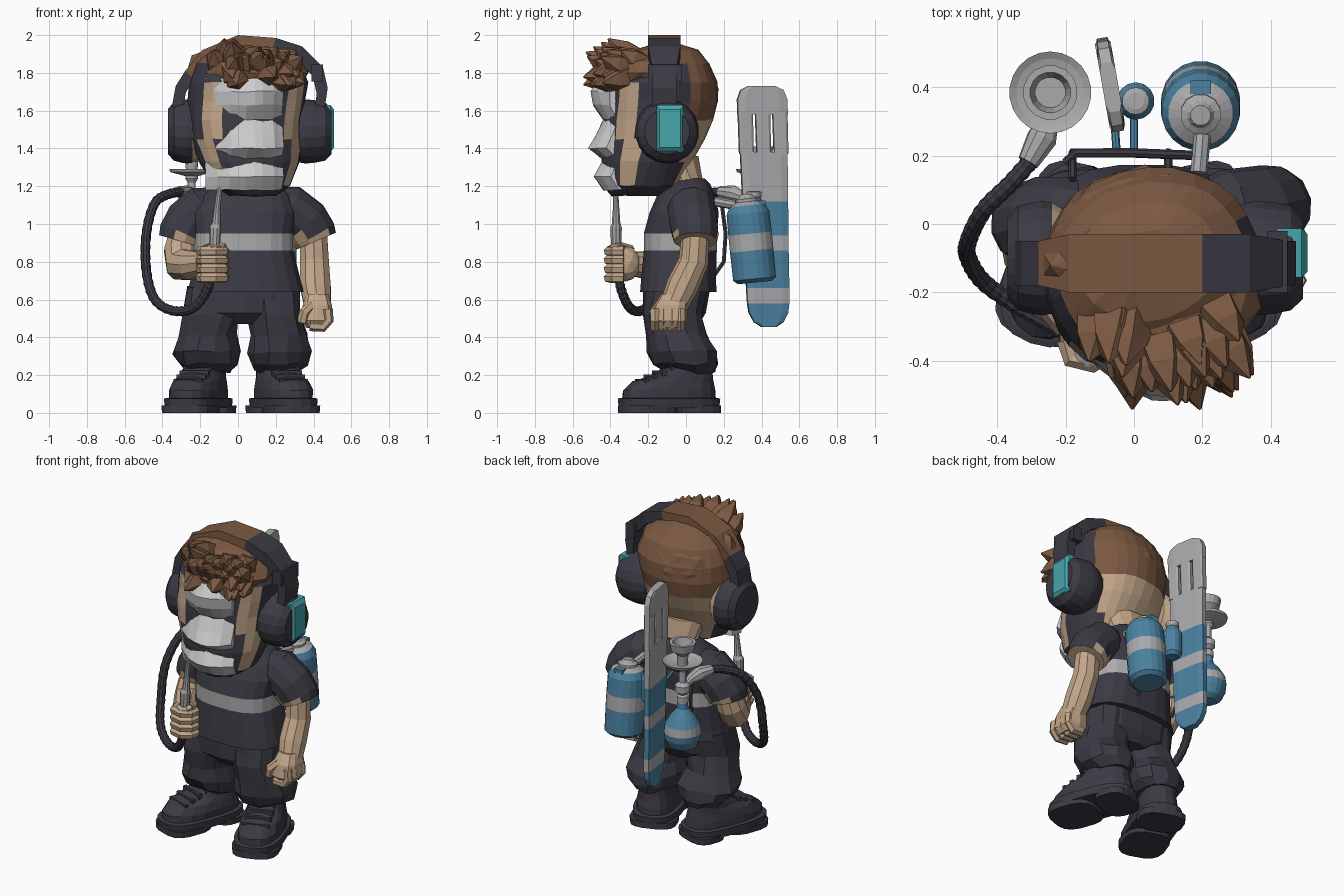
import bpy, bmesh, math, random
from mathutils import Vector, Matrix

random.seed(4)
COL = dict(dark=(.045, .043, .058), brown=(.2, .1, .055), tan=(.54, .38, .25), blue=(.07, .22, .35),
           teal=(.06, .38, .4), grey=(.4, .4, .41), light=(.6, .6, .6))
MATS = {}
for k, c in COL.items():
    MATS[k] = bpy.data.materials.new(k)
    MATS[k].diffuse_color = (*c, 1)


def finish(name, bm, mat, M=None):
    """Turn a bmesh into an object; mat is a colour key or a function of face centre."""
    bmesh.ops.recalc_face_normals(bm, faces=bm.faces)
    pick = mat if callable(mat) else (lambda c: mat)
    used = []
    for f in bm.faces:
        k = pick(f.calc_center_median())
        if k not in used:
            used.append(k)
        f.material_index = used.index(k)
    if M:
        bm.transform(M)
    me = bpy.data.meshes.new(name)
    bm.to_mesh(me)
    bm.free()
    for k in used:
        me.materials.append(MATS[k])
    ob = bpy.data.objects.new(name, me)
    bpy.context.collection.objects.link(ob)
    return ob


def skin(name, rings, mat, M=None, jit=0):
    """Bridge equal rings of points and cap both ends."""
    bm = bmesh.new()
    R = [[bm.verts.new(Vector(p) + Vector([random.uniform(-jit, jit) for _ in range(3)])) for p in r] for r in rings]
    n = len(R[0])
    for a, b in zip(R, R[1:]):
        for i in range(n):
            bm.faces.new((a[i], a[(i + 1) % n], b[(i + 1) % n], b[i]))
    bm.faces.new(R[0])
    bm.faces.new(R[-1])
    return finish(name, bm, mat, M)


def loft(name, rings, mat, n=14, p=2.0, M=None, jit=0):
    """Stack of superellipses: (cx, cy, z, rx, ry)."""
    def pw(v):
        return math.copysign(abs(v) ** (2 / p), v)
    ang = [2 * math.pi * (i + .5) / n for i in range(n)]
    return skin(name, [[(cx + rx * pw(math.cos(a)), cy + ry * pw(math.sin(a)), z) for a in ang]
                       for cx, cy, z, rx, ry in rings], mat, M, jit)


def lathe(name, prof, mat, at=(0, 0, 0), n=20, rot=None):
    M = Matrix.Translation(at) @ (rot or Matrix())
    return loft(name, [(0, 0, z, r, r) for z, r in prof], mat, n, 2, M)


def tube(name, pts, rad, mat, n=10, jit=0):
    pts = [Vector(p) for p in pts]
    rad = rad if isinstance(rad, list) else [rad] * len(pts)
    rings, old, q = [], Vector((0, 0, 1)), Matrix.Identity(3).to_quaternion()
    for i, p in enumerate(pts):
        t = (pts[min(i + 1, len(pts) - 1)] - pts[max(i - 1, 0)]).normalized()
        q = old.rotation_difference(t) @ q
        old = t
        rings.append([p + q @ Vector((rad[i] * math.cos(6.28319 * k / n), rad[i] * math.sin(6.28319 * k / n), 0))
                      for k in range(n)])
    return skin(name, rings, mat, None, jit)


def box(name, c, s, mat, M=None):
    x, y, z = (v / 2 for v in s)
    return skin(name, [[(c[0] + a * x, c[1] + b * y, c[2] + d * z) for a, b in ((-1, -1), (1, -1), (1, 1), (-1, 1))]
                       for d in (-1, 1)], mat, M)


def blob(name, c, r, mat, jit=0, M=None):
    bm = bmesh.new()
    bmesh.ops.create_icosphere(bm, subdivisions=2, radius=1)
    for v in bm.verts:
        k = 1 + random.uniform(-jit, jit)
        v.co = Vector([c[i] + v.co[i] * r[i] * k for i in range(3)])
    return finish(name, bm, mat, M)


# boots and trouser legs
for s, side in ((-1, "left"), (1, "right")):
    M = (Matrix.Translation((.015 + s * .225, -.09, 0)) @ Matrix.Rotation(s * math.radians(20), 4, 'Z')
         @ Matrix.Diagonal((1.08, 1.08, 1, 1)))
    for tag, cy, ry in (("toe", -.11, .14), ("heel", .15, .1)):
        loft(f"{side}_boot_{tag}_lug", [(0, cy, 0, .13, ry), (0, cy, .04, .134, ry)], "dark", 16, 3, M)
    loft(f"{side}_boot_sole", [(0, 0, .025, .132, .25), (0, 0, .075, .135, .255), (0, 0, .08, .12, .24)], "dark", 22, 2.8, M)
    loft(f"{side}_boot_upper", [(0, 0, .07, .118, .238), (0, 0, .12, .118, .235), (0, .02, .165, .11, .205),
                                (0, .07, .2, .1, .15), (0, .1, .25, .098, .115), (0, .11, .31, .1, .11)],
         "dark", 18, 2.4, M, .003)
    for i in range(4):
        box(f"{side}_boot_lace_{i}", (0, -.14 + i * .045, .163 + i * .022), (.15, .022, .035), "dark", M)
    X = .025 + s * .155
    loft(f"{side}_trouser_leg", [(X, -.05, .66, .15, .16), (X + s * .005, -.07, .52, .15, .155),
                                 (X + s * .03, -.05, .41, .15, .155), (X + s * .035, -.02, .32, .178, .185),
                                 (X + s * .035, 0, .26, .155, .17), (X + s * .02, .02, .22, .11, .13)],
         "dark", 12, 2.3, None, .012)
loft("trouser_hips", [(.03, -.05, .47, .1, .12), (.03, -.06, .53, .27, .165), (.03, -.05, .67, .28, .18)], "dark", 14, 2.8)

# shirt with pale chest stripe, neck
loft("shirt", [(.04, -.04, .64, .31, .205), (.04, -.04, .7, .295, .2), (.03, -.03, .86, .265, .195), (.03, -.03, .95, .265, .195),
               (.03, -.01, 1.06, .285, .185), (.04, 0, 1.15, .24, .155), (.05, .02, 1.21, .17, .11), (.05, .02, 1.24, .12, .08)],
     lambda c: "grey" if .86 < c.z < .95 else "dark", 20, 2.6)
loft("neck", [(.05, .02, 1.18, .15, .11), (.05, 0, 1.24, .13, .09), (.04, -.06, 1.36, .15, .13)], "tan", 12)


# sleeves and arms
def hem(c):
    return "dark" if c.z > .95 else "tan"


tube("right_sleeve", [(.17, .02, 1.11), (.27, .03, 1.08), (.36, .04, 1.01), (.4, .05, .945), (.415, .05, .91)],
     [.09, .13, .13, .125, .115], hem, 12)
tube("left_sleeve", [(-.1, .02, 1.11), (-.18, .01, 1.08), (-.265, .01, 1.01), (-.3, 0, .945), (-.31, 0, .91)],
     [.09, .13, .13, .125, .115], hem, 12)
tube("right_arm", [(.4, .05, .95), (.405, .04, .8), (.41, -.02, .67), (.42, -.06, .58)], [.075, .08, .085, .075], "tan")
tube("left_arm", [(-.29, 0, .96), (-.305, -.03, .86), (-.295, -.08, .785), (-.24, -.19, .78), (-.17, -.29, .79)],
     [.075, .09, .092, .08, .065], "tan")

# right hand hanging, left fist round the mouthpiece
loft("right_palm", [(.42, -.09, .45, .06, .07), (.42, -.09, .49, .085, .095), (.42, -.08, .57, .08, .09),
                    (.42, -.06, .63, .06, .07)], "tan", 10, 3)
for i in range(4):
    y = -.165 + i * .045
    tube(f"right_finger_{i}", [(.475, y, .55), (.48, y, .49), (.45, y, .455), (.38, y, .46)], .027, "tan", 6)
tube("right_thumb", [(.39, -.14, .57), (.35, -.17, .53), (.34, -.16, .48)], .028, "tan", 6)
blob("left_palm", (-.145, -.32, .79), (.075, .08, .095), "tan")
for i in range(4):
    z = .715 + i * .047
    tube(f"left_finger_{i}", [(-.2, -.34, z), (-.185, -.395, z), (-.12, -.41, z), (-.075, -.38, z), (-.07, -.33, z)],
         .027, "tan", 6)
tube("left_thumb", [(-.18, -.29, .86), (-.13, -.36, .88), (-.07, -.38, .87)], .028, "tan", 6)

# head, turned slightly: dark sides, skin strips, brown crown
TURN = Matrix.Translation((.04, -.1, 0)) @ Matrix.Rotation(math.radians(10), 4, 'Z') @ Matrix.Translation((-.04, .1, 0))


def head_col(c):
    if c.y > -.06:
        return "brown" if c.z > 1.53 else "tan"
    if c.z > 1.88:
        return "brown"
    return "tan" if -.385 < c.y < -.3 and 1.25 < c.z < 1.75 else "dark"


loft("head", [(.05, -.27, 1.15, .12, .13), (.05, -.24, 1.2, .2, .2), (.04, -.21, 1.33, .265, .24),
              (.03, -.17, 1.45, .295, .27), (.03, -.15, 1.55, .305, .29), (.04, -.135, 1.65, .31, .3),
              (.05, -.135, 1.75, .315, .295), (.05, -.13, 1.85, .28, .25), (.04, -.11, 1.92, .21, .17), (.04, -.1, 1.95, .1, .08)],
     head_col, 28, 2.15, TURN, .004)
blob("back_hair", (.03, -.02, 1.71), (.25, .19, .2), "brown", .03)
blob("front_hair", (.06, -.22, 1.8), (.285, .25, .12), "brown", .04, TURN)
blob("crown_hair", (.05, -.12, 1.81), (.34, .13, .155), lambda c: "dark" if c.x > .24 else "brown", .02)

# spiky fringe
for i in range(32):
    a = math.radians(random.uniform(-160, -20))
    e = random.uniform(-.15, .95)
    d = Vector((math.cos(a) * math.cos(e), math.sin(a) * math.cos(e), math.sin(e)))
    base = Vector((.06 + d.x * .23, -.2 + d.y * .2, 1.79 + d.z * .1))
    out = (d * .6 + Vector((.1, -.6, .3 if e > .25 else -.25))).normalized()
    tip = TURN @ (base + out * random.uniform(.12, .18))
    tip.y = max(tip.y, -.55)
    base = TURN @ base
    tube(f"fringe_spike_{i}", [base, base.lerp(tip, .5), tip], [.08, .06, .004], "brown", 5)

# face mask with brow, nose and chin relief, wrapping round the left cheek
prof = [(.04, 1.77), (.09, 1.7), (.075, 1.63), (.02, 1.55), (.06, 1.47), (.105, 1.4), (.02, 1.34), (.075, 1.25), (.02, 1.18)]
rings = []
for u in (-1, -.8, -.55, -.25, -.08, .1, .35, .58):
    k = 1 - .75 * u * u
    rings.append([(.04 + u * .25, -.42 + .14 * u * u - d * k, z) for d, z in prof]
                 + [(.04 + u * .23, -.2, 1.19), (.04 + u * .23, -.2, 1.76)])
skin("face_mask", rings, "light", TURN, .004)

# headphones
band = [(-.35, 1.62), (-.33, 1.73), (-.28, 1.81), (-.19, 1.92), (0, 2.0), (.2, 1.985), (.34, 1.94), (.45, 1.83), (.475, 1.72), (.46, 1.62)]
rings = []
for x, z in band:
    w = .085 if z > 1.85 else .065
    xi, zi = .06 + (x - .06) * .86, 1.5 + (z - 1.5) * .86
    rings.append([(x, -.115 - w, z), (x, -.115 + w, z), (xi, -.115 + w, zi), (xi, -.115 - w, zi)])
skin("headband", rings, lambda c: "brown" if -.25 < c.x < .2 else "dark")
box("band_joint", (.42, -.11, 1.8), (.06, .18, .09), "dark")
for side, xs in (("right", (.27, .33, .36, .41, .46, .495)), ("left", (-.2, -.24, -.27, -.3, -.34, -.37))):
    tube(f"{side}_ear_cup", [(x, -.1, 1.49) for x in xs], [.14, .165, .17, .165, .155, .12],
         lambda c, s=side: "tan" if s == "left" and c.x > -.25 else "dark", 18)
skin("teal_panel", [[(x, -.085 + a * w, 1.505 + b * h) for a, b in ((-1, -1), (1, -1), (1, 1), (-1, 1))]
                    for x, w, h in ((.42, .072, .125), (.49, .072, .125), (.508, .055, .1))], "teal")

# water pipe on the back: vase, stem, tray, bowl
P = (-.245, .385, 0)
lathe("pipe_vase", [(.72, .055), (.74, .085), (.79, .108), (.83, .112), (.88, .105), (.93, .075), (.98, .035), (1.03, .03)],
      lambda c: "grey" if .83 < c.z < .88 else "blue", P)
lathe("pipe_stem", [(1.02, .035), (1.06, .035), (1.07, .022), (1.09, .045), (1.13, .045), (1.15, .022), (1.22, .022), (1.24, .035), (1.28, .03)],
      "grey", P, 12)
lathe("pipe_tray", [(1.255, .04), (1.275, .115), (1.29, .12), (1.28, .1), (1.265, .03)], "grey", P, 22)
lathe("pipe_bowl", [(1.27, .03), (1.33, .035), (1.36, .07), (1.41, .08), (1.41, .06), (1.36, .045)], "grey", P, 16)

# hose, its socket and the mouthpiece
path = [Vector(p) for p in ((-.29, .2, 1.17), (-.36, .12, 1.16), (-.44, .04, 1.11), (-.485, -.05, .95), (-.485, -.1, .75),
                            (-.44, -.17, .6), (-.34, -.24, .54), (-.23, -.3, .56), (-.16, -.345, .66), (-.14, -.36, .76))]
fine = []
for i in range(len(path) - 1):
    a, b, c, d = (path[max(0, min(len(path) - 1, i + j))] for j in (-1, 0, 1, 2))
    for k in range(8):
        t = k / 8
        fine.append(.5 * (2 * b + (c - a) * t + (2 * a - 5 * b + 4 * c - d) * t * t + (3 * b - a - 3 * c + d) * t ** 3))
tube("hose", fine, [.027 if i % 2 else .024 for i in range(len(fine))], "dark", 10)
tube("hose_socket", [(-.245, .385, 1.11), (-.25, .31, 1.14), (-.27, .25, 1.16), (-.31, .18, 1.17)], [.02, .03, .045, .032], "grey")
tube("mouthpiece", [(-.14, -.36, .72), (-.125, -.37, .86), (-.12, -.37, .98), (-.115, -.37, 1.0), (-.11, -.37, 1.08), (-.09, -.375, 1.25)],
     [.027, .027, .032, .024, .018, .012], "grey")
lathe("mouthpiece_collar", [(.85, .03), (.86, .05), (.88, .05), (.89, .03)], "grey", (-.125, -.37, 0), 12)

# slotted board: blue lower half, pale upper half with rails
M = Matrix.Translation((-.075, .437, 0)) @ Matrix.Rotation(math.radians(10), 4, 'Z')


def board_col(c):
    return "blue" if c.z < .58 or .66 < c.z < .86 or .94 < c.z < 1.12 else "grey"


def plank(name, spec, y0=0):
    loft(name, [(0, y0 - .03 * (z - .5), z, .024, w) for z, w in spec], board_col, 8, 5, M)


plank("board_lower", [(.455, .04), (.48, .08), (.53, .108), (.58, .115), (.66, .118), (.86, .12), (.94, .122), (1.12, .125), (1.38, .13)])
plank("board_tip", [(1.58, .138), (1.66, .138), (1.71, .118), (1.73, .075)])
for i in range(3):
    plank(f"board_rail_{i}", [(1.37, .039), (1.59, .04)], (i - 1) * .093)

# tank and small bottle
tilt = Matrix.Rotation(.1, 4, 'X')
lathe("tank", [(0, .09), (.02, .115), (.17, .117), (.26, .117), (.37, .115), (.41, .095), (.43, .06)],
      lambda c: "grey" if .17 < c.z < .26 or c.z > .41 else "blue", (.195, .365, .69), 20, tilt)
lathe("tank_cap", [(.41, .06), (.445, .06), (.455, .04), (.47, .03)], "grey", (.195, .365, .69), 12, tilt)
box("tank_latch", (.195, .4, 1.1), (.06, .04, .05), "blue")
lathe("small_bottle", [(.94, .04), (.96, .055), (1.1, .055), (1.14, .035), (1.15, .04), (1.17, .04), (1.175, .025)],
      lambda c: "grey" if c.z > 1.14 else "blue", (.005, .36, 0), 14)

# harness straps, rail and brackets
for x in (-.18, .1):
    tube(f"harness_strap_{x}", [(x, .13, 1.16), (x, .19, 1.1), (x, .21, .95), (x, .2, .8), (x, .13, .7)], .012, "dark", 6)
tube("harness_rail", [(-.2, .18, 1.1), (-.17, .208, 1.11), (0, .208, 1.12), (.2, .2, 1.1)], .014, "dark", 8)
for i, (a, b) in enumerate((((.19, .15, 1.12), (.2, .26, 1.1)), ((-.05, .2, 1.1), (-.06, .34, 1.06)),
                            ((0, .2, 1.1), (0, .33, 1.06)))):
    tube(f"bracket_{i}", [a, b], .025 if i == 0 else .012, "grey" if i == 0 else "blue", 8)
